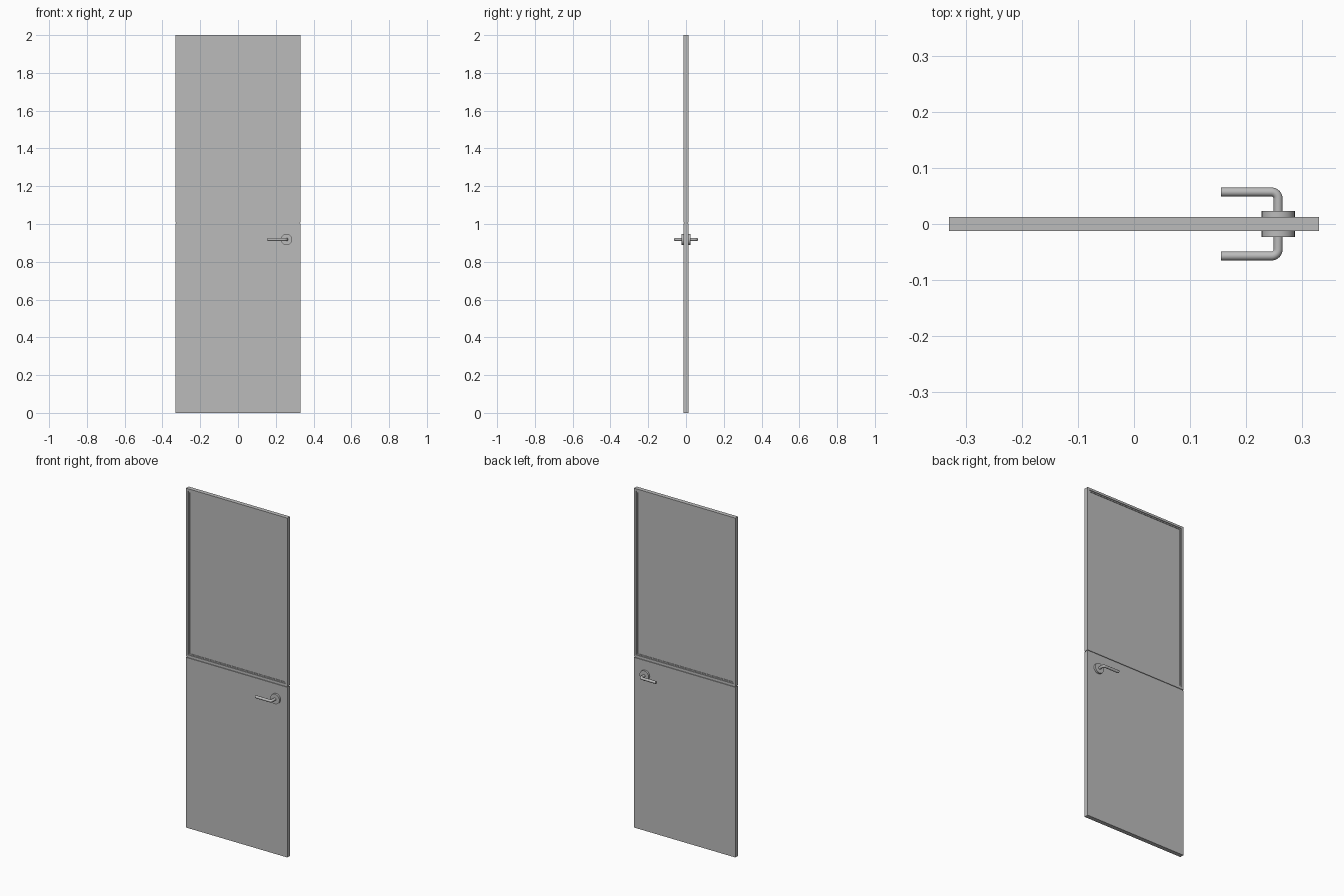
import bpy, bmesh, math
from mathutils import Matrix

if "Cube" in bpy.data.objects:
    bpy.data.objects.remove(bpy.data.objects["Cube"])

grey = bpy.data.materials.new("door grey")
grey.diffuse_color = (0.5, 0.5, 0.5, 1)
grey.use_nodes = True
grey.node_tree.nodes["Principled BSDF"].inputs["Base Color"].default_value = grey.diffuse_color

W, T = 0.33, 0.0125          # half width, half thickness
SEAM0, SEAM1, TOP = 1.003, 1.008, 2.0
HX, HZ = 0.257, 0.918        # handle axis


def add(name, mesh):
    ob = bpy.data.objects.new(name, mesh)
    mesh.materials.clear()
    mesh.materials.append(grey)
    bpy.context.collection.objects.link(ob)
    return ob


def box(name, x0, x1, t, z0, z1):
    bm = bmesh.new()
    bmesh.ops.create_cube(bm, size=1)
    for v in bm.verts:
        v.co = ((x0 + x1) / 2 + v.co.x * (x1 - x0), v.co.y * 2 * t,
                (z0 + z1) / 2 + v.co.z * (z1 - z0))
    me = bpy.data.meshes.new(name)
    bm.to_mesh(me)
    bm.free()
    return add(name, me)


def ring(name, x, z0, z1, w, t):
    """Rectangular frame: outer half width x, border w, half thickness t."""
    outer = [(-x, z0), (x, z0), (x, z1), (-x, z1)]
    inner = [(-x + w, z0 + w), (x - w, z0 + w), (x - w, z1 - w), (-x + w, z1 - w)]
    bm = bmesh.new()
    v = [[bm.verts.new((p[0], y, p[1])) for p in loop]
         for loop, y in ((outer, -t), (inner, -t), (inner, t), (outer, t))]
    for k in range(4):
        a, b = v[k], v[(k + 1) % 4]
        for i in range(4):
            j = (i + 1) % 4
            bm.faces.new((a[i], a[j], b[j], b[i]))
    bmesh.ops.recalc_face_normals(bm, faces=bm.faces)
    me = bpy.data.meshes.new(name)
    bm.to_mesh(me)
    bm.free()
    return add(name, me)


# Lower leaf, recessed seam strip, upper frame with stepped bead and pane
box("lower_panel", -W, W, T, 0, SEAM0)
box("seam_strip", -W + 0.003, W - 0.003, T - 0.004, SEAM0, SEAM1)
ring("upper_frame", W, SEAM1, TOP, 0.013, T)
ring("pane_bead", W - 0.013, SEAM1 + 0.013, TOP - 0.013, 0.007, T - 0.004)
box("upper_pane", -W + 0.02, W - 0.02, T - 0.007, SEAM1 + 0.02, TOP - 0.02)


def smooth(ob):
    bpy.ops.object.select_all(action='DESELECT')
    ob.select_set(True)
    bpy.context.view_layer.objects.active = ob
    bpy.ops.object.shade_smooth_by_angle(angle=math.radians(35))


# Handle on each side: round rosette and bent lever
for side, s in (("front", -1), ("back", 1)):
    bm = bmesh.new()
    bmesh.ops.create_cone(bm, cap_ends=True, segments=32, radius1=0.0295,
                          radius2=0.0295, depth=0.0125,
                          matrix=Matrix.Translation((HX, s * 0.01725, HZ))
                          @ Matrix.Rotation(math.pi / 2, 4, 'X'))
    me = bpy.data.meshes.new("rosette")
    bm.to_mesh(me)
    bm.free()
    smooth(add(side + "_rosette", me))

    R, Y = 0.012, 0.057
    path = [(HX, 0.02)]
    for i in range(9):
        a = math.pi / 2 * i / 8
        path.append((HX - R + R * math.cos(a), Y - R + R * math.sin(a)))
    path.append((0.155, Y))
    cu = bpy.data.curves.new("lever_path", 'CURVE')
    cu.dimensions = '3D'
    cu.bevel_depth = 0.008
    cu.bevel_resolution = 4
    cu.use_fill_caps = True
    sp = cu.splines.new('POLY')
    sp.points.add(len(path) - 1)
    for p, (x, y) in zip(sp.points, path):
        p.co = (x, s * y, HZ, 1)
    tmp = bpy.data.objects.new("lever_path", cu)
    bpy.context.collection.objects.link(tmp)
    dg = bpy.context.evaluated_depsgraph_get()
    me = bpy.data.meshes.new_from_object(tmp.evaluated_get(dg))
    bpy.data.objects.remove(tmp)
    bm = bmesh.new()
    bm.from_mesh(me)
    bmesh.ops.remove_doubles(bm, verts=bm.verts, dist=1e-5)
    bmesh.ops.recalc_face_normals(bm, faces=bm.faces)
    bm.to_mesh(me)
    bm.free()
    smooth(add(side + "_lever", me))
